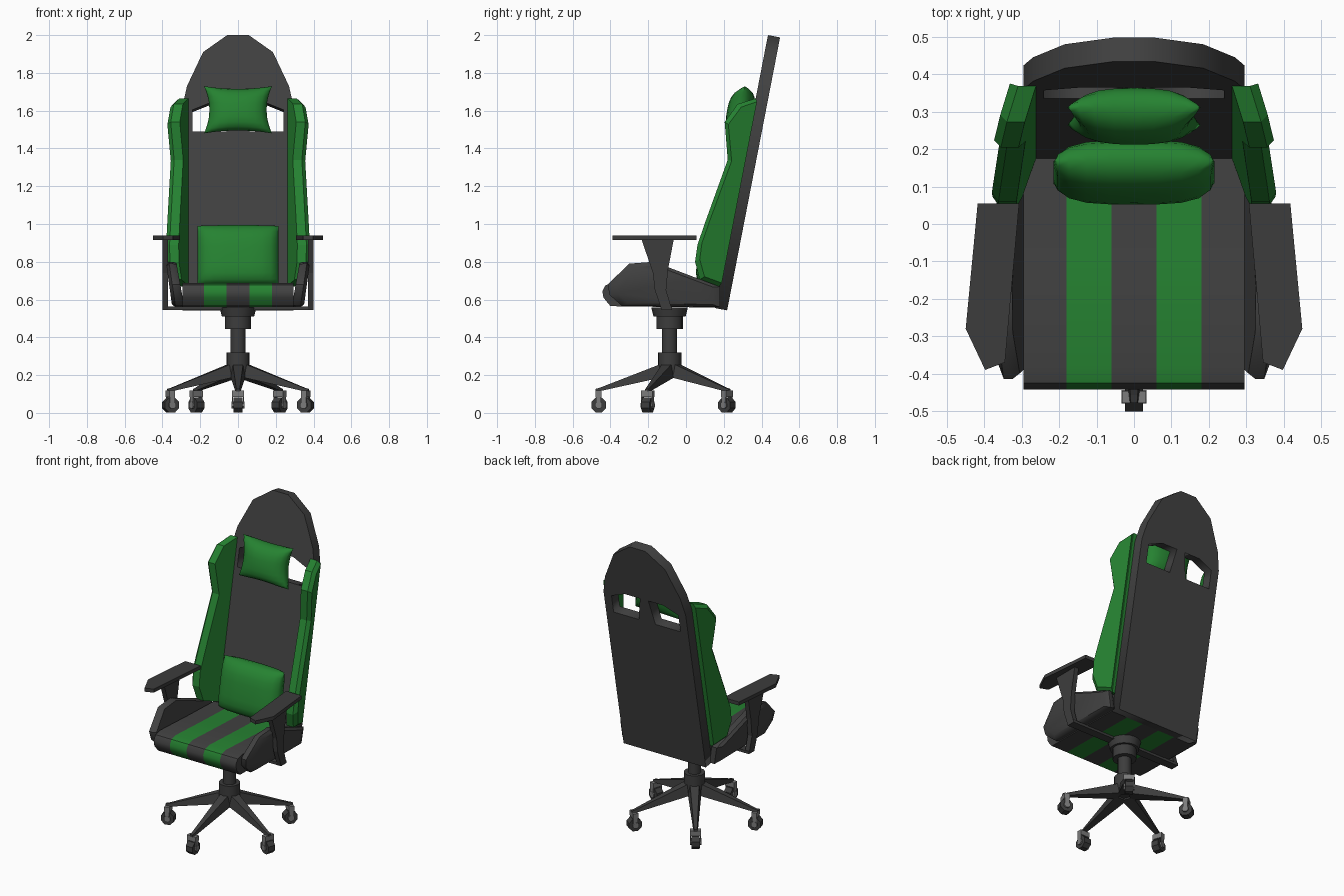
import bpy, bmesh, math
from mathutils import Matrix, Vector

if "Cube" in bpy.data.objects:
    bpy.data.objects.remove(bpy.data.objects["Cube"])


def material(name, rgb):
    m = bpy.data.materials.new(name)
    m.diffuse_color = (*rgb, 1)
    m.use_nodes = True
    m.node_tree.nodes["Principled BSDF"].inputs["Base Color"].default_value = m.diffuse_color
    return m


FABRIC = material("dark grey fabric", (0.054, 0.054, 0.054))
GREEN = material("green fabric", (0.019, 0.225, 0.031))
PLASTIC = material("dark plastic", (0.046, 0.046, 0.046))
METAL = material("grey metal", (0.2, 0.2, 0.2))


def finish(name, bm, mats, mirror=False, matrix=None, smooth=None):
    bmesh.ops.recalc_face_normals(bm, faces=bm.faces[:])
    if matrix:
        bm.transform(matrix)
    me = bpy.data.meshes.new(name)
    bm.to_mesh(me)
    bm.free()
    for m in mats:
        me.materials.append(m)
    ob = bpy.data.objects.new(name, me)
    bpy.context.collection.objects.link(ob)
    if mirror:
        ob.modifiers.new("mirror", 'MIRROR')
    if smooth:
        bpy.ops.object.select_all(action='DESELECT')
        ob.select_set(True)
        bpy.context.view_layer.objects.active = ob
        bpy.ops.object.shade_smooth_by_angle(angle=math.radians(smooth))
    return ob


def loft(name, loops, mats, rule=None, **kw):
    """Skin closed loops of equal length and cap both ends."""
    bm = bmesh.new()
    rings = [[bm.verts.new(p) for p in l] for l in loops]
    bm.faces.new(rings[0])
    bm.faces.new(rings[-1])
    n = len(rings[0])
    for a, b in zip(rings, rings[1:]):
        for i in range(n):
            j = (i + 1) % n
            f = bm.faces.new((a[i], a[j], b[j], b[i]))
            if rule:
                f.material_index = rule(f.calc_center_median())
    return finish(name, bm, mats, **kw)


def cylinder(name, r1, r2, z0, z1, sides, mat, matrix):
    bm = bmesh.new()
    bmesh.ops.create_cone(bm, cap_ends=True, segments=sides, radius1=r1, radius2=r2, depth=z1 - z0,
                          matrix=Matrix.Translation((0, 0, (z0 + z1) / 2)))
    return finish(name, bm, [mat], matrix=matrix, smooth=40 if sides > 12 else None)


def box(name, lo, hi, mat, matrix=None):
    (x0, y0, z0), (x1, y1, z1) = lo, hi
    ring = [(x0, y0), (x1, y0), (x1, y1), (x0, y1)]
    return loft(name, [[(x, y, z) for x, y in ring] for z in (z0, z1)], [mat], matrix=matrix)


SLOPE = 0.194


def back_y(z):
    """y of the backrest's front face at height z."""
    return 0.434 - SLOPE * (2 - z)


# Backrest: a leaning slab with two openings
half = [(0.295, 0.555), (0.295, 1.62), (0.27, 1.73), (0.185, 1.91), (0.057, 2.0)]
hole = [(0.24, 1.49), (0.24, 1.605), (0.14, 1.645), (0.03, 1.645), (0.06, 1.49)]
cu = bpy.data.curves.new("backrest", 'CURVE')
cu.dimensions, cu.fill_mode, cu.extrude = '2D', 'BOTH', 0.032
for pts in (half + [(-x, z) for x, z in reversed(half)], hole, [(-x, z) for x, z in hole]):
    s = cu.splines.new('POLY')
    s.points.add(len(pts) - 1)
    for p, (x, z) in zip(s.points, pts):
        p.co = (x, z, 0, 1)
    s.use_cyclic_u = True
tmp = bpy.data.objects.new("outline", cu)
bm = bmesh.new()
bm.from_mesh(bpy.data.meshes.new_from_object(tmp))
bpy.data.objects.remove(tmp)
bmesh.ops.remove_doubles(bm, verts=bm.verts[:], dist=0.0005)
for v in bm.verts:
    x, z, d = v.co
    d += 0.032
    v.co = (x, back_y(z) + d, z - d * SLOPE)
for f in bm.faces:
    f.material_index = 0
finish("backrest", bm, [FABRIC])

# Green side wings of the backrest, splayed outward
wing = [(0, 1.665), (0.09, 1.635), (0.14, 1.54), (0.085, 1.34), (0.14, 1.01),
        (0.158, 0.89), (0.153, 0.80), (0.11, 0.705), (0, 0.67)]


def wing_loop(x0, inset):
    out = []
    for d, z in wing:
        d2 = max(d - inset, -0.01)
        z2 = 1.17 + (z - 1.17) * (1 - inset * 1.6)
        out.append((x0 + 0.33 * d2, back_y(z2) - d2, z2))
    return out


loft("back_wings", [wing_loop(0.262, 0), wing_loop(0.31, 0), wing_loop(0.335, 0.022)], [GREEN], mirror=True)

# Seat cushion with two green stripes
seat = [(-0.40, 0.565), (-0.437, 0.61), (-0.443, 0.645), (-0.425, 0.677), (-0.38, 0.688),
        (-0.10, 0.675), (0.18, 0.665), (0.18, 0.557)]
loft("seat", [[(x, y, z) for y, z in seat] for x in (-0.295, -0.18, -0.06, 0.06, 0.18, 0.295)],
     [FABRIC, GREEN], rule=lambda c: int(0.06 < abs(c.x) < 0.18), smooth=40)

# Raised bolsters on both sides of the seat
bolster = [(-0.34, 0.567), (-0.405, 0.625), (-0.415, 0.68), (-0.30, 0.79), (-0.17, 0.80),
           (0.04, 0.72), (0.18, 0.668), (0.18, 0.56)]


def bolster_loop(x0, inset, lean):
    return [(x0 + lean * (z - 0.56), -0.10 + (y + 0.10) * (1 - inset), 0.66 + (z - 0.66) * (1 - inset))
            for y, z in bolster]


loft("seat_bolsters", [bolster_loop(0.285, 0.05, 0.17), bolster_loop(0.305, 0, 0.17),
                       bolster_loop(0.33, 0, 0.15), bolster_loop(0.35, 0.14, 0.12)],
     [FABRIC], mirror=True, smooth=40)


# Pillows: two bulged sheets joined at the seam
def pillow(name, cz, y_mid, w, h, t, pinch_x, pinch_z, power):
    bm = bmesh.new()
    for side in (-1, 1):
        made = bmesh.ops.create_grid(bm, x_segments=10, y_segments=10, size=1)["verts"]
        for v in made:
            u, k = math.sin(v.co.x * math.pi / 2), math.sin(v.co.y * math.pi / 2)
            puff = max(0, (1 - abs(u) ** power) * (1 - abs(k) ** power)) ** 0.5
            x = u * w * (1 - pinch_x * (1 - k * k))
            z = k * h * (1 - pinch_z * (1 - u * u))
            v.co = (x, y_mid + SLOPE * z + side * t * puff, cz + z)
    bmesh.ops.remove_doubles(bm, verts=bm.verts[:], dist=0.0005)
    finish(name, bm, [GREEN], smooth=60)


pillow("head_pillow", 1.605, 0.288, 0.18, 0.125, 0.07, 0.16, 0.12, 3)
pillow("lumbar_pillow", 0.835, 0.138, 0.215, 0.155, 0.072, 0.0, -0.03, 4)

# Armrests: pad, post, and the crossbar under the seat
pad = [(0.307, 0.055), (0.418, 0.055), (0.45, -0.28), (0.398, -0.39), (0.345, -0.37)]
loft("armrest_pads", [[(x, y, z) for x, y in pad] for z in (0.915, 0.938)], [PLASTIC], mirror=True)
post = [(-0.235, 0.918), (-0.175, 0.74), (-0.165, 0.65), (-0.13, 0.548), (-0.075, 0.548),
        (-0.105, 0.65), (-0.095, 0.76), (-0.065, 0.918)]
loft("armrest_posts", [[(x, y, z) for y, z in post] for x in (0.37, 0.40)], [PLASTIC], mirror=True)
box("crossbar", (-0.40, -0.13, 0.545), (0.40, -0.075, 0.562), PLASTIC)

# Central column
C = Matrix.Translation((0, -0.087, 0))
for name, r1, r2, z0, z1 in [("mount_plate", 0.085, 0.097, 0.51, 0.557), ("mount_collar", 0.07, 0.07, 0.445, 0.515),
                             ("gas_lift", 0.04, 0.04, 0.31, 0.45), ("base_hub", 0.062, 0.062, 0.20, 0.32)]:
    cylinder(name, r1, r2, z0, z1, 16, PLASTIC, C)

# Five star-base legs with casters
leg = [(0.03, 0.04, 0.19, 0.265), (0.37, 0.014, 0.115, 0.133), (0.392, 0.012, 0.112, 0.127)]
for i in range(5):
    M = C @ Matrix.Rotation(math.radians(-90 + 72 * i), 4, 'Z')
    loft(f"base_leg_{i}", [[(x, -w, a), (x, w, a), (x, w * 0.7, b), (x, -w * 0.7, b)] for x, w, a, b in leg],
         [PLASTIC], matrix=M)
    W = M @ Matrix.Translation((0.375, 0, 0.041)) @ Matrix.Rotation(math.pi / 2, 4, 'X') \
        @ Matrix.Rotation(math.pi / 8, 4, 'Z')
    cylinder(f"caster_wheel_{i}", 0.0425, 0.0425, -0.024, 0.024, 8, PLASTIC, W)
    cylinder(f"caster_axle_{i}", 0.02, 0.02, -0.034, 0.034, 8, METAL, W)
    box(f"caster_fork_top_{i}", (0.36, -0.032, 0.085), (0.392, 0.032, 0.118), METAL, M)
    for s in (-1, 1):
        y = sorted((s * 0.026, s * 0.032))
        box(f"caster_fork_side_{i}_{s}", (0.362, y[0], 0.035), (0.39, y[1], 0.09), METAL, M)
